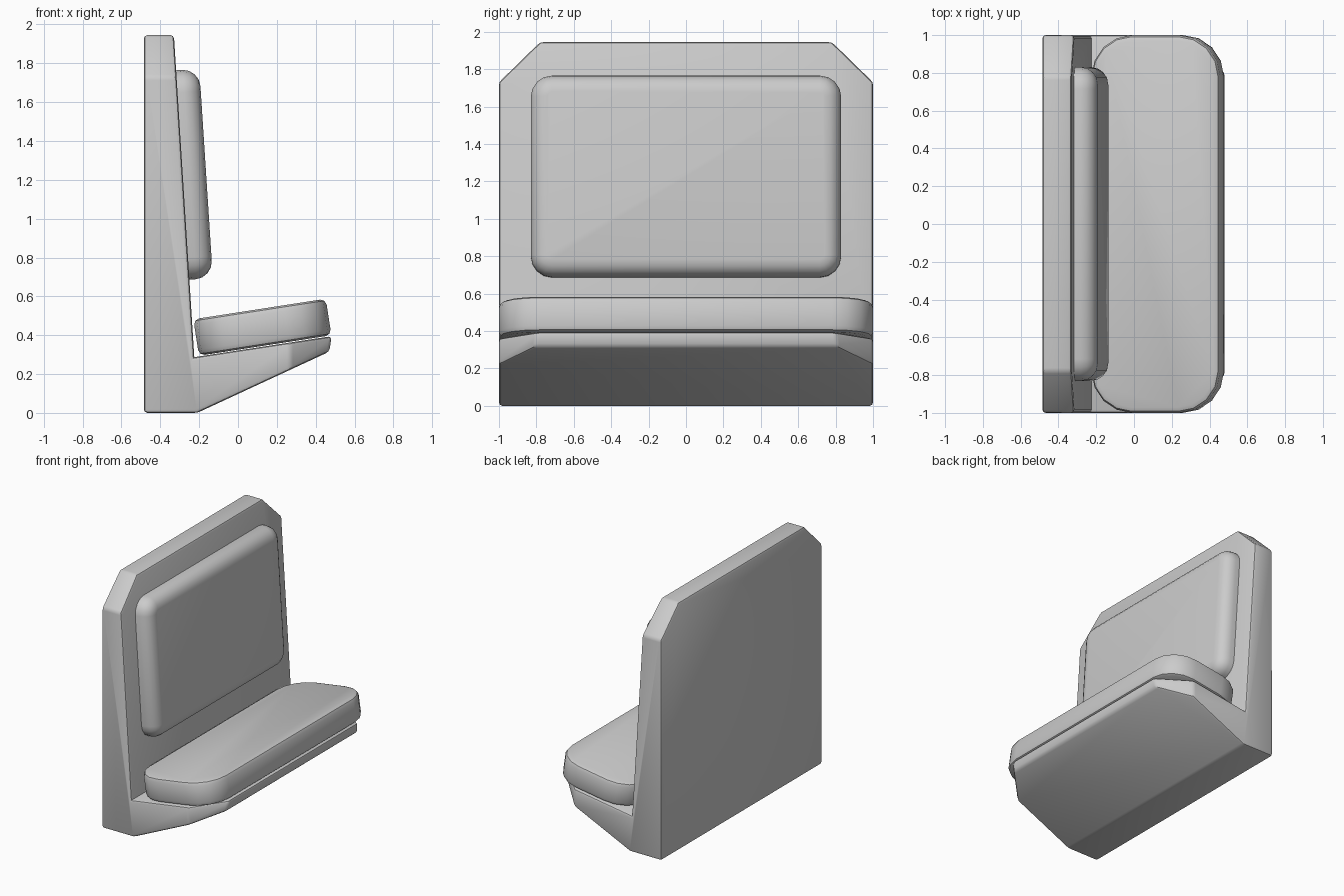
import bpy, bmesh
from math import radians, sin, cos, pi
from mathutils import Matrix, Vector

if "Cube" in bpy.data.objects:
    bpy.data.objects.remove(bpy.data.objects["Cube"])


def finish(bm, name):
    bmesh.ops.recalc_face_normals(bm, faces=bm.faces)
    me = bpy.data.meshes.new(name)
    bm.to_mesh(me)
    bm.free()
    ob = bpy.data.objects.new(name, me)
    bpy.context.collection.objects.link(ob)
    return ob


def smooth(ob, angle):
    bpy.ops.object.select_all(action='DESELECT')
    ob.select_set(True)
    bpy.context.view_layer.objects.active = ob
    bpy.ops.object.shade_smooth_by_angle(angle=radians(angle))


def rounded_rect(hx, hy, r, z, seg=4):
    pts = []
    for k, (sx, sy) in enumerate([(1, 1), (-1, 1), (-1, -1), (1, -1)]):
        for i in range(seg + 1):
            a = (k + i / seg) * pi / 2
            pts.append(Vector((sx * (hx - r) + r * cos(a), sy * (hy - r) + r * sin(a), z)))
    return pts


def cushion(name, hx, hy, r, rings, loc, tilt):
    """Loft rounded rectangles; rings are (inset, height) pairs."""
    bm = bmesh.new()
    loops = [[bm.verts.new(p) for p in rounded_rect(hx - i, hy - i, r - i, z)] for i, z in rings]
    n = len(loops[0])
    for a, b in zip(loops, loops[1:]):
        for j in range(n):
            bm.faces.new((a[j], a[(j + 1) % n], b[(j + 1) % n], b[j]))
    bm.faces.new(loops[0])
    bm.faces.new(loops[-1])
    bm.transform(Matrix.Translation(loc) @ Matrix.Rotation(radians(tilt), 4, 'Y'))
    ob = finish(bm, name)
    smooth(ob, 40)
    return ob


# Bench frame: side profile extruded across the width
profile = [(-0.485, 0), (-0.21, 0), (0.47, 0.315), (0.482, 0.395),
           (-0.225, 0.287), (-0.33, 1.945), (-0.485, 1.945)]
bm = bmesh.new()
face = bm.faces.new([bm.verts.new((x, -1, z)) for x, z in profile])
ext = bmesh.ops.extrude_face_region(bm, geom=[face])
bmesh.ops.translate(bm, verts=[v for v in ext['geom'] if isinstance(v, bmesh.types.BMVert)], vec=(0, 2, 0))
bmesh.ops.recalc_face_normals(bm, faces=bm.faces)

# Chamfer the upper back corners and the front seat corners
for s in (-1, 1):
    for co, no in (((0, s, 1.73), (0, s * 0.215, 0.22)),
                   ((0.27, s, 0), (0.2, s * 0.21, 0))):
        bmesh.ops.bisect_plane(bm, geom=bm.verts[:] + bm.edges[:] + bm.faces[:],
                               plane_co=co, plane_no=no, clear_outer=True)
        bmesh.ops.holes_fill(bm, edges=[e for e in bm.edges if e.is_boundary], sides=0)
bmesh.ops.recalc_face_normals(bm, faces=bm.faces)
edges = [e for e in bm.edges if e.calc_face_angle(0) > radians(15) and e.is_convex]
bmesh.ops.bevel(bm, geom=edges, offset=0.018, segments=2, profile=0.5, affect='EDGES')
smooth(finish(bm, "bench_frame"), 30)

# Seat cushion
cushion("seat_cushion", 0.345, 1.0, 0.22,
        [(0.03, 0), (0.009, 0.009), (0, 0.03), (0, 0.16), (0.009, 0.181), (0.03, 0.19)],
        (0.14, 0, 0.347), -8.8)

# Backrest cushion
cushion("backrest_cushion", 0.54, 0.83, 0.115,
        [(0, -0.02), (0, 0.035), (0.008, 0.067), (0.027, 0.094), (0.055, 0.113), (0.09, 0.12)],
        (-0.284, 0, 1.225), 86.3)
